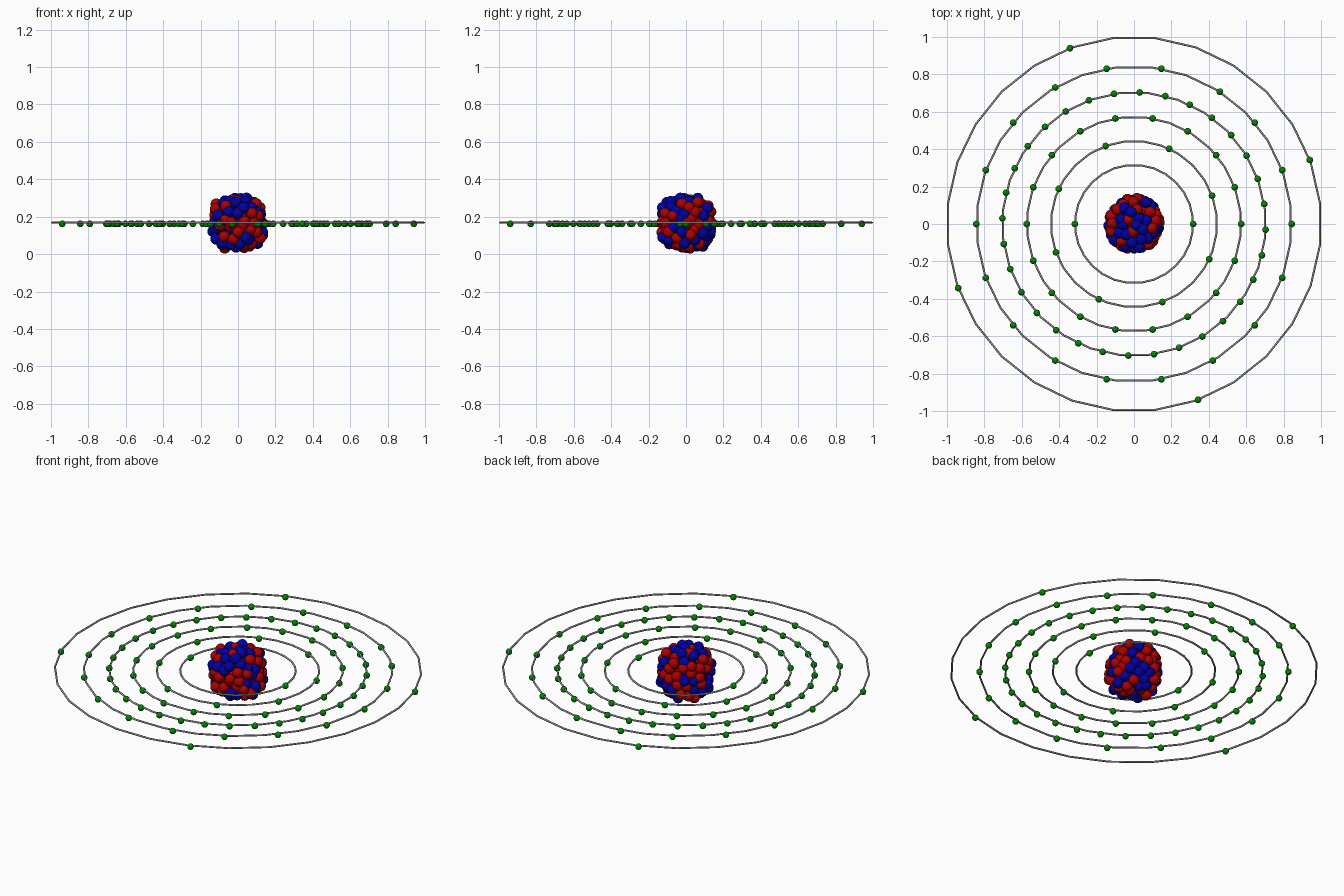
import bpy, bmesh, random
from math import sin, cos, pi, radians, sqrt
from mathutils import Matrix, Vector

if "Cube" in bpy.data.objects:
    bpy.data.objects.remove(bpy.data.objects["Cube"])
random.seed(7)
MID = 0.165          # height of the nucleus centre
BALL = 0.03          # radius of a nucleon


def material(name, rgb):
    m = bpy.data.materials.new(name)
    m.use_nodes = True
    m.diffuse_color = (*rgb, 1)
    m.node_tree.nodes["Principled BSDF"].inputs["Base Color"].default_value = (*rgb, 1)
    return m


RED = material("red", (0.42, 0, 0))
BLUE = material("blue", (0, 0, 0.38))
GREEN = material("green", (0, 0.25, 0))
GREY = material("grey", (0.3, 0.3, 0.3))


def finish(name, bm, mat):
    mesh = bpy.data.meshes.new(name)
    bm.to_mesh(mesh)
    bm.free()
    mesh.materials.append(mat)
    for p in mesh.polygons:
        p.use_smooth = True
    bpy.context.collection.objects.link(bpy.data.objects.new(name, mesh))


def balls(name, centres, radius, mat):
    bm = bmesh.new()
    for c in centres:
        bmesh.ops.create_uvsphere(bm, u_segments=16, v_segments=10, radius=radius,
                                  matrix=Matrix.Translation(c))
    finish(name, bm, mat)


def shell(count, size, squareness):
    """Evenly spread, slightly jittered points on a barrel-like ball."""
    points = []
    for i in range(count):
        z = 1 - (2 * i + 1) / count
        a = i * pi * (3 - sqrt(5))
        r = sqrt(1 - z * z)
        k = (r ** squareness + abs(z) ** squareness) ** (-1 / squareness)
        p = Vector((r * cos(a), r * sin(a), z)) * k * size
        p += Vector([random.uniform(-0.011, 0.011) for _ in range(3)])
        points.append(p + Vector((0, 0, MID)))
    return points


# nucleus: layered nucleons, randomly split into two kinds
nucleons = shell(105, 0.128, 3.2) + shell(60, 0.09, 2.5) + shell(25, 0.05, 2)
kinds = [random.random() < 0.48 for _ in nucleons]
balls("protons", [p for p, k in zip(nucleons, kinds) if k], BALL, RED)
balls("neutrons", [p for p, k in zip(nucleons, kinds) if not k], BALL, BLUE)


# orbit: thin round wire bent into a faceted hoop
def orbit(name, radius, sides=28, wire=0.0054, ring=8, z=0.168):
    bm = bmesh.new()
    loops = []
    for i in range(sides):
        a = 2 * pi * (i + 0.5) / sides
        loop = []
        for j in range(ring):
            b = 2 * pi * j / ring
            r = radius + wire * cos(b)
            loop.append(bm.verts.new((r * cos(a), r * sin(a), z + wire * sin(b))))
        loops.append(loop)
    for i in range(sides):
        a, b = loops[i], loops[(i + 1) % sides]
        for j in range(ring):
            k = (j + 1) % ring
            bm.faces.new((a[j], b[j], b[k], a[k]))
    bmesh.ops.recalc_face_normals(bm, faces=bm.faces)
    finish(name, bm, GREY)


# orbits with their electrons: radius, electron count, starting angle
SHELLS = [(0.316, 2, 0), (0.444, 8, 20), (0.573, 18, 0),
          (0.704, 32, -2.5), (0.843, 18, 0), (1.0005, 4, 20)]
for n, (radius, count, start) in enumerate(SHELLS, 1):
    orbit(f"orbit_{n}", radius)
    angles = [radians(start + 360 * i / count) for i in range(count)]
    if n == 5:
        angles[3] = radians(57)      # one electron sits slightly out of step
    balls(f"electrons_{n}",
          [Vector((radius * cos(a), radius * sin(a), MID - 0.003)) for a in angles],
          0.018, GREEN)
